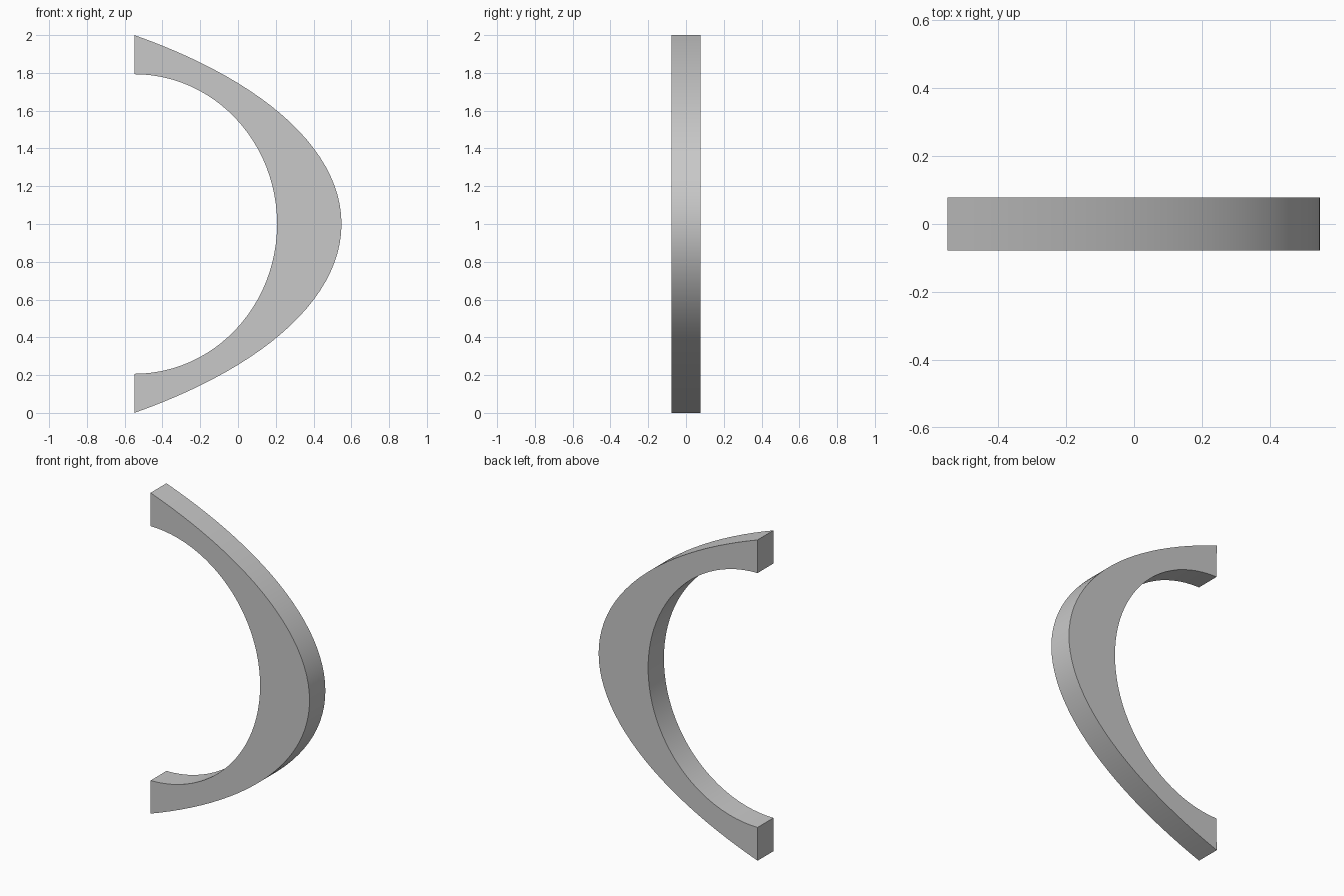
import bpy
import bmesh
import math

cube = bpy.data.objects.get("Cube")
if cube:
    bpy.data.objects.remove(cube, do_unlink=True)

SEGMENTS = 48
LEFT, DEPTH = -0.548, 0.156


def inner_point(t):
    """Half ellipse of the opening, t from -1 (bottom) to 1 (top)."""
    a = t * math.pi / 2
    return LEFT + 0.755 * math.cos(a), 1 + 0.793 * math.sin(a)


def outer_point(t):
    """Shallow arc of a larger ellipse, ending at the full height."""
    u = math.sin(t * math.pi / 2) * 0.4 + t * 0.6
    k, m = 1.117, 0.187
    d = (k - math.sqrt(k * k - 4 * m * u * u)) / (2 * m)
    return 0.548 - d, 1 + u


# Curved band: a strip of quads between both arcs, extruded in depth
bm = bmesh.new()
rows = []
for i in range(SEGMENTS + 1):
    t = 2 * i / SEGMENTS - 1
    rows.append([bm.verts.new((x, -DEPTH / 2, z))
                 for x, z in (inner_point(t), outer_point(t))])
for low, high in zip(rows, rows[1:]):
    bm.faces.new((low[0], low[1], high[1], high[0]))
result = bmesh.ops.extrude_face_region(bm, geom=bm.faces[:])
moved = [g for g in result["geom"] if isinstance(g, bmesh.types.BMVert)]
bmesh.ops.translate(bm, verts=moved, vec=(0, DEPTH, 0))
bmesh.ops.recalc_face_normals(bm, faces=bm.faces[:])

mesh = bpy.data.meshes.new("crescent_bracket")
bm.to_mesh(mesh)
bm.free()
bracket = bpy.data.objects.new("crescent_bracket", mesh)
bpy.context.collection.objects.link(bracket)

# Plain grey material
grey = bpy.data.materials.new("light_grey")
grey.use_nodes = True
colour = (0.58, 0.58, 0.58, 1)
grey.diffuse_color = colour
grey.node_tree.nodes["Principled BSDF"].inputs["Base Color"].default_value = colour
mesh.materials.append(grey)

# Smooth arcs with sharp rims
bpy.ops.object.select_all(action="DESELECT")
bracket.select_set(True)
bpy.context.view_layer.objects.active = bracket
bpy.ops.object.shade_smooth_by_angle(angle=math.radians(30))
